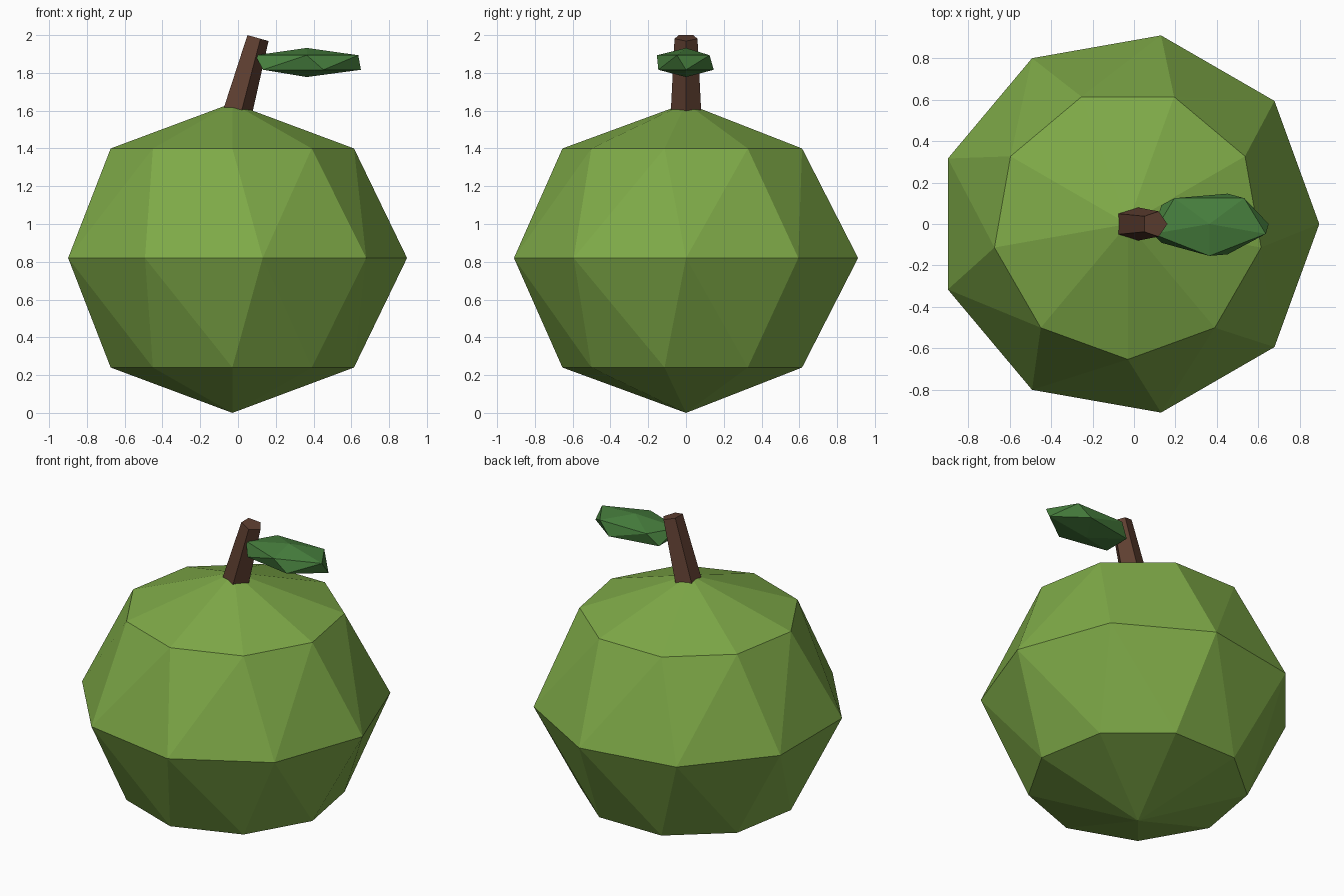
import bpy, bmesh
from math import sin, cos, pi, atan2
from mathutils import Matrix, Vector

cube = bpy.data.objects.get("Cube")
if cube:
    bpy.data.objects.remove(cube, do_unlink=True)


def material(name, rgb):
    mat = bpy.data.materials.new(name)
    mat.use_nodes = True
    colour = (*rgb, 1)
    mat.diffuse_color = colour
    mat.node_tree.nodes["Principled BSDF"].inputs["Base Color"].default_value = colour
    return mat


def finish(name, bm, mat):
    """Turn a bmesh into a flat-shaded object of one colour."""
    bmesh.ops.recalc_face_normals(bm, faces=bm.faces)
    mesh = bpy.data.meshes.new(name)
    bm.to_mesh(mesh)
    bm.free()
    mesh.materials.append(mat)
    obj = bpy.data.objects.new(name, mesh)
    bpy.context.collection.objects.link(obj)
    return obj


def twisted_ball(name, centre, radii, sides, bands, mat):
    """Faceted ball whose alternate rings are turned by a quarter of a side."""
    bm = bmesh.new()
    rx, ry, rz = radii
    c = Vector(centre)
    for pole in (rz, -rz):
        bm.verts.new(c + Vector((0, 0, pole)))
    for ring in range(1, bands):
        lat = pi * ring / bands
        turn = -0.25 if ring % 2 else 0
        for i in range(sides):
            a = 2 * pi * (i + turn) / sides
            bm.verts.new(c + Vector((rx * sin(lat) * cos(a),
                                     ry * sin(lat) * sin(a),
                                     rz * cos(lat))))
    bmesh.ops.convex_hull(bm, input=bm.verts)
    return finish(name, bm, mat)


def tapered_stick(name, start, end, r_start, r_end, sides, mat):
    """Tapered prism running between two points in the xz plane."""
    start, end = Vector(start), Vector(end)
    axis = end - start
    bm = bmesh.new()
    bmesh.ops.create_cone(bm, cap_ends=True, segments=sides, radius1=r_start,
                          radius2=r_end, depth=axis.length)
    # put one corner on the +x side before tilting
    corner = max(bm.verts, key=lambda v: v.co.z).co
    spin = Matrix.Rotation(-atan2(corner.y, corner.x), 4, "Z")
    tilt = Matrix.Rotation(atan2(axis.x, axis.z), 4, "Y")
    place = Matrix.Translation((start + end) / 2)
    bmesh.ops.transform(bm, matrix=place @ tilt @ spin, verts=bm.verts)
    return finish(name, bm, mat)


fruit_green = material("fruit green", (0.21, 0.40, 0.064))
bark_brown = material("bark brown", (0.115, 0.05, 0.031))
leaf_green = material("leaf green", (0.062, 0.21, 0.047))

# Round fruit body
twisted_ball("fruit_body", (-0.03, 0, 0.82), (0.925, 0.925, 0.82), 9, 4, fruit_green)

# Leaning stem, its foot sunk into the fruit
tapered_stick("stem", (-0.036, 0, 1.5), (0.1, 0, 1.986), 0.09, 0.064, 5, bark_brown)

# Single thick leaf
twisted_ball("leaf", (0.364, 0, 1.855), (0.331, 0.178, 0.077), 5, 3, leaf_green)
